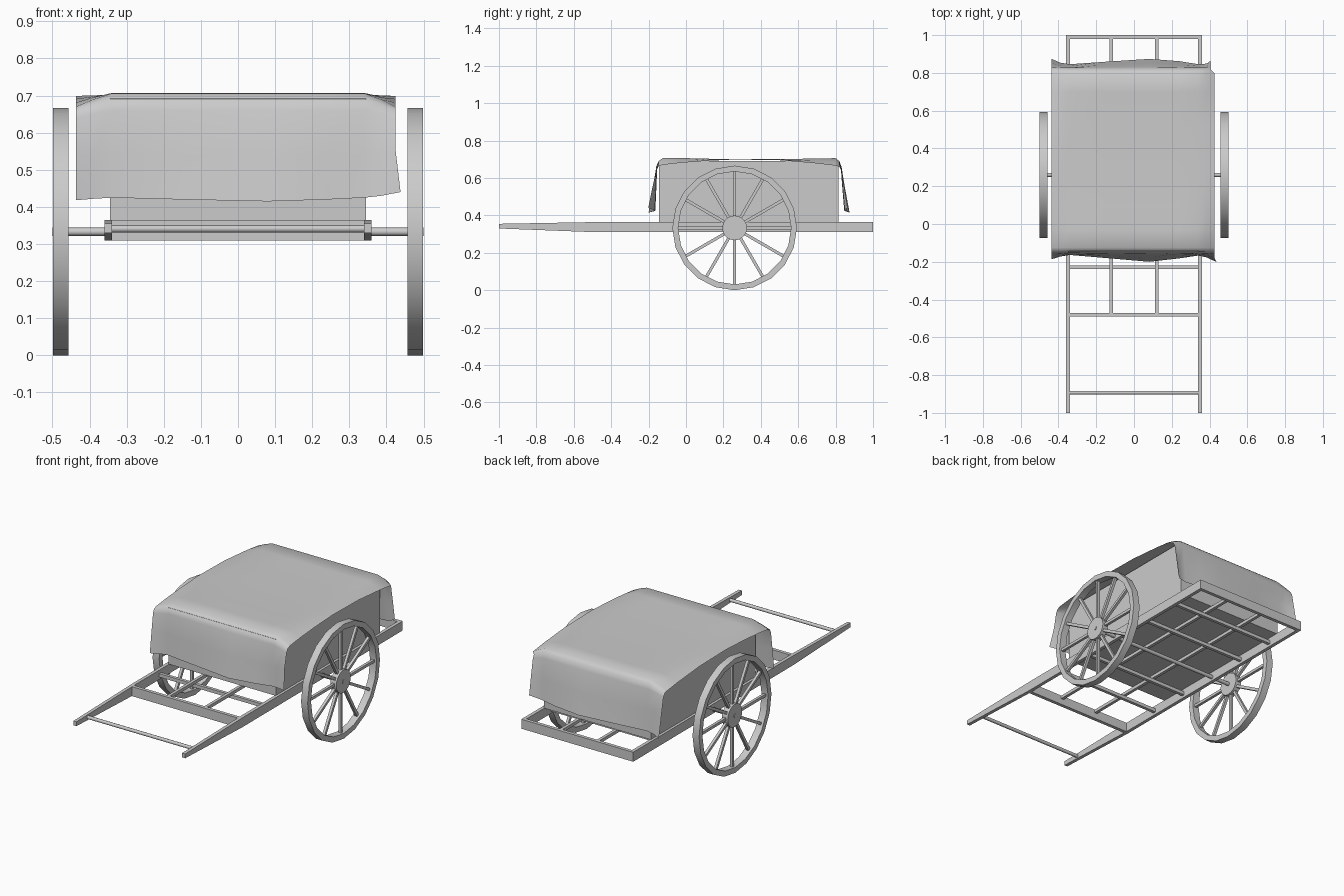
import bpy, bmesh, math
from mathutils import Matrix, Vector

if "Cube" in bpy.data.objects:
    bpy.data.objects.remove(bpy.data.objects["Cube"])

AXLE_Y, AXLE_Z, R = 0.26, 0.333, 0.333


def finish(name, bm, smooth=None):
    bmesh.ops.recalc_face_normals(bm, faces=bm.faces)
    me = bpy.data.meshes.new(name)
    bm.to_mesh(me)
    bm.free()
    ob = bpy.data.objects.new(name, me)
    bpy.context.collection.objects.link(ob)
    if smooth:
        bpy.ops.object.select_all(action='DESELECT')
        ob.select_set(True)
        bpy.context.view_layer.objects.active = ob
        bpy.ops.object.shade_smooth_by_angle(angle=math.radians(smooth))
    return ob


def add_box(bm, lo, hi):
    c = [(a + b) / 2 for a, b in zip(lo, hi)]
    s = [b - a for a, b in zip(lo, hi)]
    bmesh.ops.create_cube(bm, size=1, matrix=Matrix.Translation(c) @ Matrix.Diagonal((*s, 1)))


def box(name, lo, hi):
    bm = bmesh.new()
    add_box(bm, lo, hi)
    return finish(name, bm)


def rod_x(bm, x0, x1, y, z, r, n):
    m = Matrix.Translation(((x0 + x1) / 2, y, z)) @ Matrix.Rotation(math.pi / 2, 4, 'Y')
    bmesh.ops.create_cone(bm, cap_ends=True, segments=n, radius1=r, radius2=r, depth=x1 - x0, matrix=m)


# Tapered shaft rails
profile = [(-1, .33), (-.48, .31), (1, .31), (1, .365), (-.45, .365), (-1, .355)]
for side, sx in (("left", -1), ("right", 1)):
    bm = bmesh.new()
    f = bm.faces.new([bm.verts.new((sx * .35 - .01, y, z)) for y, z in profile])
    ext = bmesh.ops.extrude_face_region(bm, geom=[f])
    bmesh.ops.translate(bm, vec=(.02, 0, 0), verts=[v for v in ext["geom"] if isinstance(v, bmesh.types.BMVert)])
    finish(side + "_rail", bm)

# Frame end bars, handle bar and slats
box("rear_bar", (-.34, .98, .31), (.34, 1, .365))
box("front_bar", (-.34, -.49, .31), (.34, -.47, .365))
bm = bmesh.new()
rod_x(bm, -.34, .34, -.893, .341, .01, 8)
finish("handle_bar", bm, 50)
for i, y in enumerate((-.23, .015, .505, .75)):
    box(f"cross_slat_{i}", (-.34, y - .009, .325), (.34, y + .009, .345))
for i, x in enumerate((-.12, .12)):
    box(f"long_slat_{i}", (x - .009, -.47, .345), (x + .009, .98, .363))

# Load box
box("load_box", (-.345, -.145, .363), (.345, .815, .692))

# Axle
bm = bmesh.new()
rod_x(bm, -.5, .5, AXLE_Y, AXLE_Z, .011, 12)
finish("axle", bm, 40)

# Wheels: rim, hub and twelve spokes
for side, sx in (("left", -1), ("right", 1)):
    cx, n = sx * .478, 20
    bm = bmesh.new()
    rings = []
    for i in range(n):
        a = 2 * math.pi * i / n
        rings.append([bm.verts.new((cx + dx, AXLE_Y + r * math.cos(a), AXLE_Z + r * math.sin(a)))
                      for dx, r in ((-.021, R), (.021, R), (.021, .302), (-.021, .302))])
    for i in range(n):
        p, q = rings[i], rings[(i + 1) % n]
        for k in range(4):
            bm.faces.new((p[k], p[(k + 1) % 4], q[(k + 1) % 4], q[k]))
    finish(side + "_rim", bm, 30)
    bm = bmesh.new()
    rod_x(bm, cx - .019, cx + .019, AXLE_Y, AXLE_Z, .066, 20)
    finish(side + "_hub", bm, 30)
    bm = bmesh.new()
    for i in range(12):
        m = (Matrix.Translation((cx, AXLE_Y, AXLE_Z)) @ Matrix.Rotation(math.pi * i / 6, 4, 'X')
             @ Matrix.Translation((0, 0, .18)) @ Matrix.Diagonal((.016, .016, .25, 1)))
        bmesh.ops.create_cube(bm, size=1, matrix=m)
    finish(side + "_spokes", bm)

# Draped cloth: columns of (x, edge drop, front hem out, rear hem out, hem z)
columns = [(-.437, 1, .035, .05, .418), (-.39, .45, .02, .03, .422), (-.34, 0, .012, .022, .425),
           (-.15, 0, .028, .035, .42), (.08, 0, .048, .05, .415), (.24, 0, .03, .038, .42),
           (.34, 0, .015, .022, .425), (.385, .45, .025, .025, .43), (.425, 1, .05, .04, .44)]
bm = bmesh.new()
grid = []
for x, d, fo, ro, hz in columns:
    hx = x + (.013 if x > .4 else 0)
    sx = x - (.02 if x > .4 else 0)
    mid = (hz + .66) / 2
    pts = [(hx, -.152 - fo, hz), (x, -.152 - fo * .55, mid), (x, -.152 - fo * .15, .66 - .02 * d),
           (x, -.147, .69 - .028 * d), (x, -.125, .706 - .036 * d), (x, -.03, .707 - .026 * d),
           (x, .1, .703 - .012 * d), (x, .26, .702 - .003 * d), (x, .5, .701 - .006 * d),
           (x, .7, .704 - .026 * d), (x, .8, .706 - .04 * d), (sx, .82, .69 - .03 * d),
           (sx, .824 + ro * .15, .66 - .02 * d), (sx, .824 + ro * .55, mid), (sx, .824 + ro, hz)]
    grid.append([bm.verts.new(p) for p in pts])
for a, b in zip(grid, grid[1:]):
    for k in range(len(a) - 1):
        bm.faces.new((a[k], b[k], b[k + 1], a[k + 1]))
finish("cloth_cover", bm, 70)
